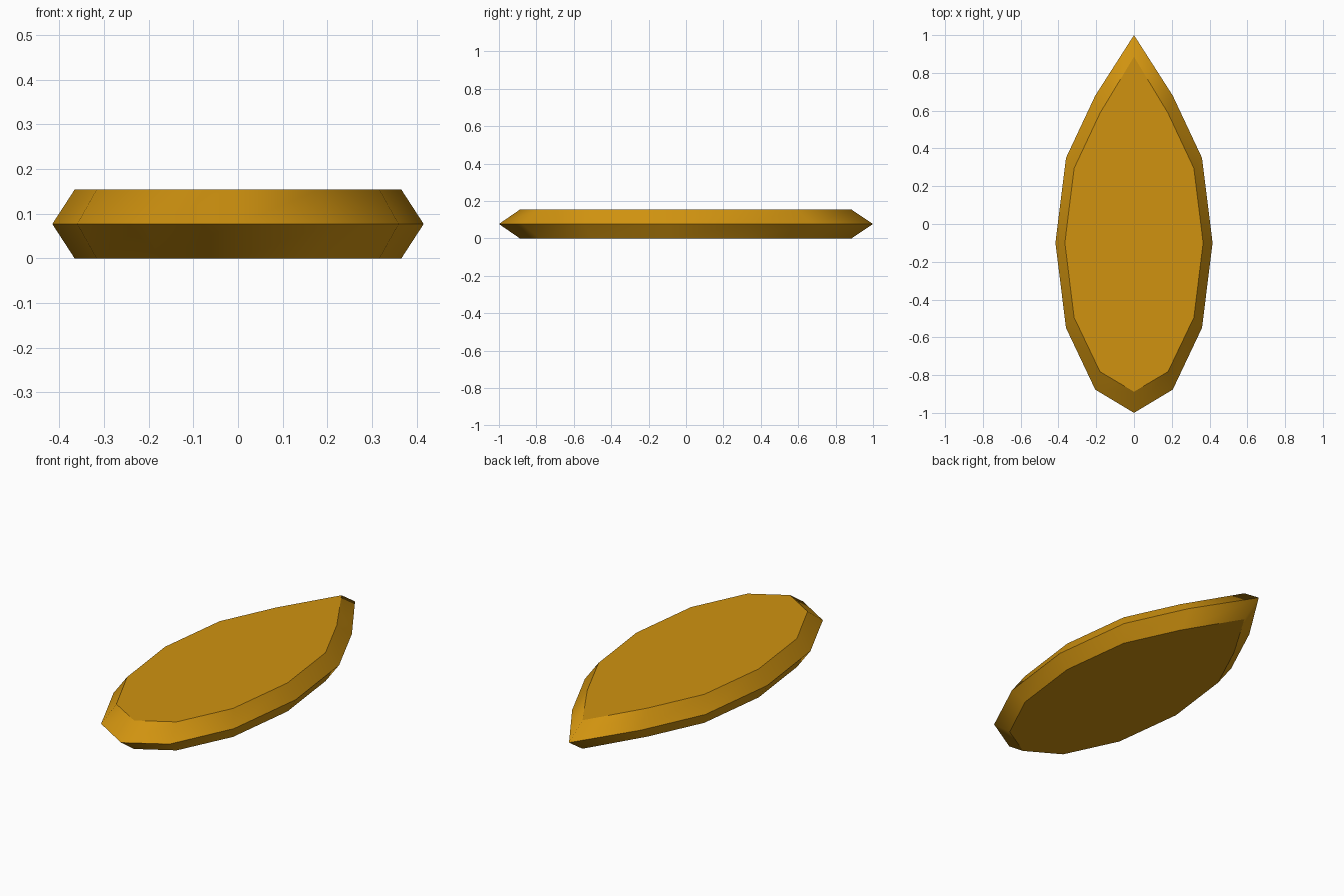
import bpy, bmesh

if "Cube" in bpy.data.objects:
    bpy.data.objects.remove(bpy.data.objects["Cube"])

# Right half of the outlines, front tip last: (x, y)
RIM = [(0, 1.0), (0.205, 0.68), (0.36, 0.35), (0.416, -0.1),
       (0.36, -0.55), (0.205, -0.877), (0, -1.0)]
FACE = [(0, 0.885), (0.18, 0.587), (0.317, 0.295), (0.366, -0.1),
        (0.317, -0.495), (0.18, -0.782), (0, -0.888)]


def ring(bm, half, z):
    """Mirror a half outline into a closed counter-clockwise ring."""
    left = [(-x, y) for x, y in half]
    return [bm.verts.new((x, y, z)) for x, y in left + half[-2:0:-1]]


bm = bmesh.new()
rings = [ring(bm, FACE, 0), ring(bm, RIM, 0.077), ring(bm, FACE, 0.154)]
n = len(rings[0])

# Bevelled sides
for lower, upper in zip(rings, rings[1:]):
    for i in range(n):
        j = (i + 1) % n
        bm.faces.new((lower[i], lower[j], upper[j], upper[i]))

# Flat top and bottom
bm.faces.new(rings[2])
bm.faces.new(rings[0][::-1])
bmesh.ops.recalc_face_normals(bm, faces=bm.faces[:])

# Smooth around the sides, sharp along each level outline
for f in bm.faces:
    f.smooth = True
for e in bm.edges:
    e.smooth = abs(e.verts[0].co.z - e.verts[1].co.z) > 0.01

mesh = bpy.data.meshes.new("pointed_plate")
bm.to_mesh(mesh)
bm.free()

# Amber colour
mat = bpy.data.materials.new("amber gold")
mat.diffuse_color = (0.63, 0.29, 0.005, 1)
mat.use_nodes = True
mat.node_tree.nodes["Principled BSDF"].inputs["Base Color"].default_value = mat.diffuse_color
mesh.materials.append(mat)
plate = bpy.data.objects.new("pointed_plate", mesh)
bpy.context.collection.objects.link(plate)
